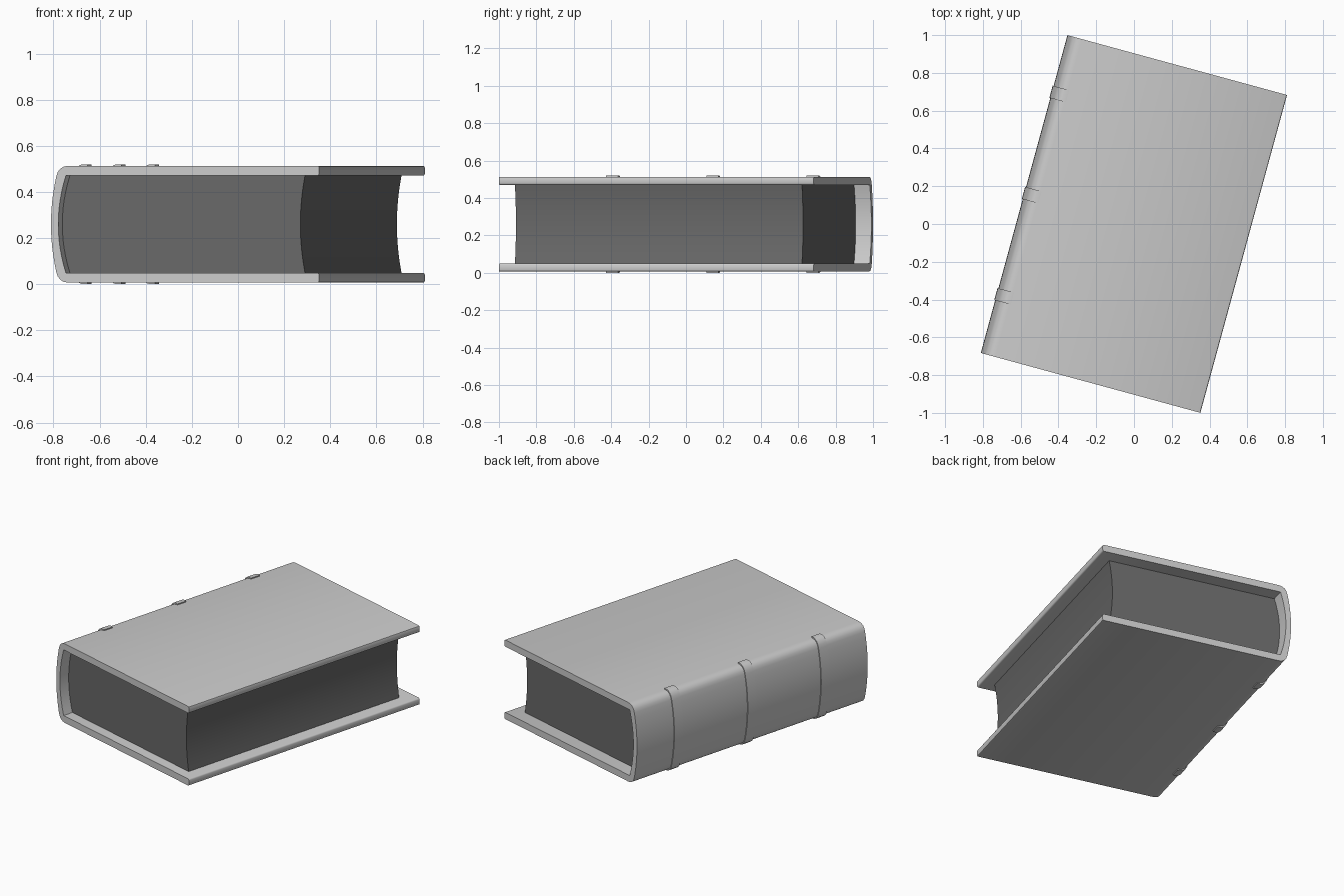
import bpy, bmesh, math

if "Cube" in bpy.data.objects:
    bpy.data.objects.remove(bpy.data.objects["Cube"])

MID = 0.26                   # height of the book's middle plane
TURN = math.radians(-15.25)  # book lies turned on the ground


def mirrored(half):
    """Full path from a half path that runs from z=0 upward."""
    return [(x, -z) for x, z in reversed(half) if z > 1e-6] + half


def bulge(x, depth, top, n=6):
    """Half of a shallow curve: x at z=0, shifted by depth at z=top."""
    return [(x + depth * (i / n) ** 2, top * i / n) for i in range(n + 1)]


def extrude(name, outline, y0, y1):
    """Solid made by extruding an xz outline along y."""
    bm = bmesh.new()
    face = bm.faces.new([bm.verts.new((x, y0, z)) for x, z in outline])
    new = bmesh.ops.extrude_face_region(bm, geom=[face])["geom"]
    bmesh.ops.translate(bm, vec=(0, y1 - y0, 0),
                        verts=[v for v in new if isinstance(v, bmesh.types.BMVert)])
    bmesh.ops.triangulate(bm, faces=[f for f in bm.faces if len(f.verts) > 4])
    bmesh.ops.recalc_face_normals(bm, faces=bm.faces[:])
    mesh = bpy.data.meshes.new(name)
    bm.to_mesh(mesh)
    bm.free()
    ob = bpy.data.objects.new(name, mesh)
    bpy.context.collection.objects.link(ob)
    ob.location.z = MID
    ob.rotation_euler.z = TURN
    bpy.ops.object.select_all(action='DESELECT')
    ob.select_set(True)
    bpy.context.view_layer.objects.active = ob
    bpy.ops.object.shade_smooth_by_angle(angle=math.radians(40))
    return ob


# Cover: one C-shaped sheet with rounded spine and softened fore edges
spine = bulge(-0.603, 0.024, 0.207) + [(-0.573, 0.225), (-0.562, 0.240),
                                       (-0.547, 0.2495), (-0.525, 0.2535)]
lip = [(0.595, 0.2535), (0.600, 0.251), (0.602, 0.246),
       (0.602, 0.219), (0.600, 0.214), (0.595, 0.2105)]
inner = bulge(-0.570, 0.034, 0.2105)
extrude("cover", mirrored(spine + lip) + mirrored(inner)[::-1], -0.872, 0.872)

# Page block: rounded back against the spine, hollow fore edge, darker grey
fore_edge = bulge(0.500, 0.021, 0.2115)
pages = extrude("pages", mirrored(inner) + mirrored(fore_edge)[::-1], -0.806, 0.785)
dark = bpy.data.materials.new("dark_grey")
dark.diffuse_color = (0.14, 0.14, 0.14, 1)
dark.use_nodes = True
dark.node_tree.nodes["Principled BSDF"].inputs["Base Color"].default_value = dark.diffuse_color
pages.data.materials.append(dark)

# Raised bands wrapping the spine
band_out = bulge(-0.608, 0.024, 0.205) + [(-0.578, 0.226), (-0.567, 0.244),
                                          (-0.552, 0.256), (-0.540, 0.260),
                                          (-0.517, 0.260)]
band_in = bulge(-0.585, 0.03, 0.215) + [(-0.517, 0.235)]
for i in (-1, 0, 1):
    y = i * 0.555 + 0.005
    extrude(f"spine_band_{i + 2}", mirrored(band_out) + mirrored(band_in)[::-1],
            y - 0.033, y + 0.033)
